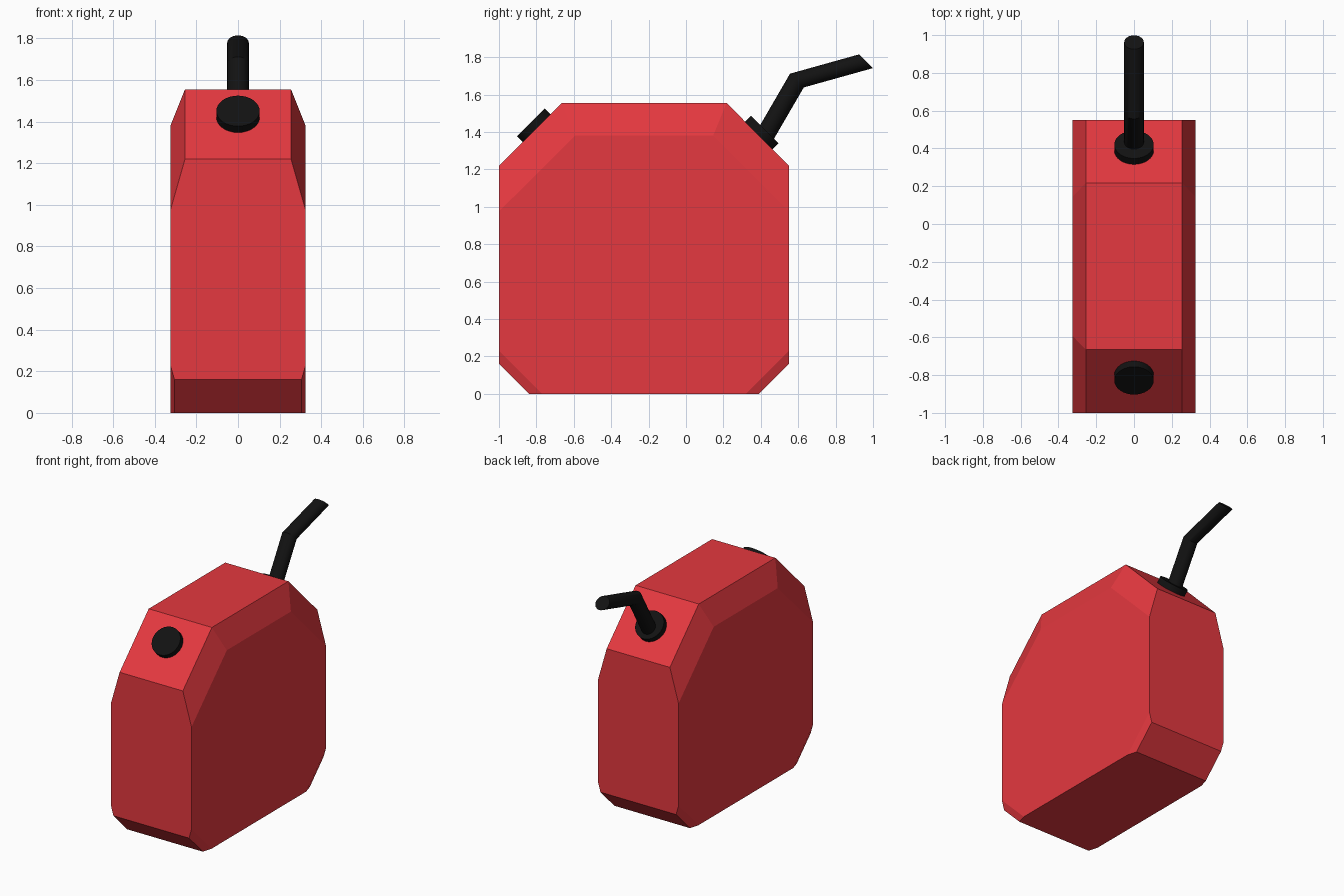
import bpy, bmesh
from math import sin, cos, tau, radians
from mathutils import Vector

if "Cube" in bpy.data.objects:
    bpy.data.objects.remove(bpy.data.objects["Cube"])


def material(name, color):
    m = bpy.data.materials.new(name)
    m.diffuse_color = color
    m.use_nodes = True
    m.node_tree.nodes["Principled BSDF"].inputs["Base Color"].default_value = m.diffuse_color
    return m


RED = material("red_plastic", (0.78, 0.04, 0.05, 1))
BLACK = material("black_plastic", (0.006, 0.006, 0.006, 1))


def finish(bm, name, mat, smooth=False):
    bmesh.ops.recalc_face_normals(bm, faces=bm.faces)
    mesh = bpy.data.meshes.new(name)
    bm.to_mesh(mesh)
    bm.free()
    mesh.materials.append(mat)
    ob = bpy.data.objects.new(name, mesh)
    bpy.context.collection.objects.link(ob)
    if smooth:
        bpy.ops.object.select_all(action='DESELECT')
        ob.select_set(True)
        bpy.context.view_layer.objects.active = ob
        bpy.ops.object.shade_smooth_by_angle(angle=radians(30))
    return ob


def tube(name, centres, radius, axis, sides):
    """Loft parallel circles (all facing axis) through the centres."""
    bm = bmesh.new()
    u = Vector((1, 0, 0))
    v = axis.normalized().cross(u)
    rings = [[bm.verts.new(Vector(c) + radius * (u * cos(tau * i / sides) + v * sin(tau * i / sides)))
              for i in range(sides)] for c in centres]
    for a, b in zip(rings, rings[1:]):
        for i in range(sides):
            j = (i + 1) % sides
            bm.faces.new((a[i], a[j], b[j], b[i]))
    bm.faces.new(rings[0])
    bm.faces.new(rings[-1])
    return finish(bm, name, BLACK, True)


# Body: octagonal rim profile (half width, y, z) and flat side panel (y, z)
rim = [(0.305, -0.84, 0), (0.305, 0.39, 0), (0.305, 0.55, 0.16), (0.255, 0.55, 1.22),
       (0.255, 0.217, 1.555), (0.255, -0.665, 1.555), (0.255, -1, 1.22), (0.305, -1, 0.16)]
panel = [(-0.77, 0), (0.32, 0), (0.55, 0.23), (0.55, 0.975),
         (0.145, 1.38), (-0.593, 1.38), (-1, 0.975), (-1, 0.23)]
bm = bmesh.new()
rows = [[bm.verts.new((-0.325, y, z)) for y, z in panel],
        [bm.verts.new((-x, y, z)) for x, y, z in rim],
        [bm.verts.new((x, y, z)) for x, y, z in rim],
        [bm.verts.new((0.325, y, z)) for y, z in panel]]
for a, b in zip(rows, rows[1:]):
    for i in range(8):
        j = (i + 1) % 8
        bm.faces.new((a[i], a[j], b[j], b[i]))
bm.faces.new(rows[0])
bm.faces.new(rows[-1])
bmesh.ops.recalc_face_normals(bm, faces=bm.faces)
bmesh.ops.dissolve_limit(bm, angle_limit=radians(1), verts=bm.verts, edges=bm.edges)
finish(bm, "can_body", RED)

# Filler cap on the front slope, spout collar on the back slope
front = Vector((0, -1, 1)).normalized()
back = Vector((0, 1, 1)).normalized()
for name, base, n in (("filler_cap", Vector((0, -0.799, 1.421)), front),
                      ("spout_collar", Vector((0, 0.39, 1.383)), back)):
    tube(name, [base - n * 0.01, base + n * 0.043], 0.104, n, 32)

# Bent spout
tube("spout", [(0, 0.413, 1.365), (0, 0.593, 1.675), (0, 0.962, 1.778)], 0.052, back, 24)
